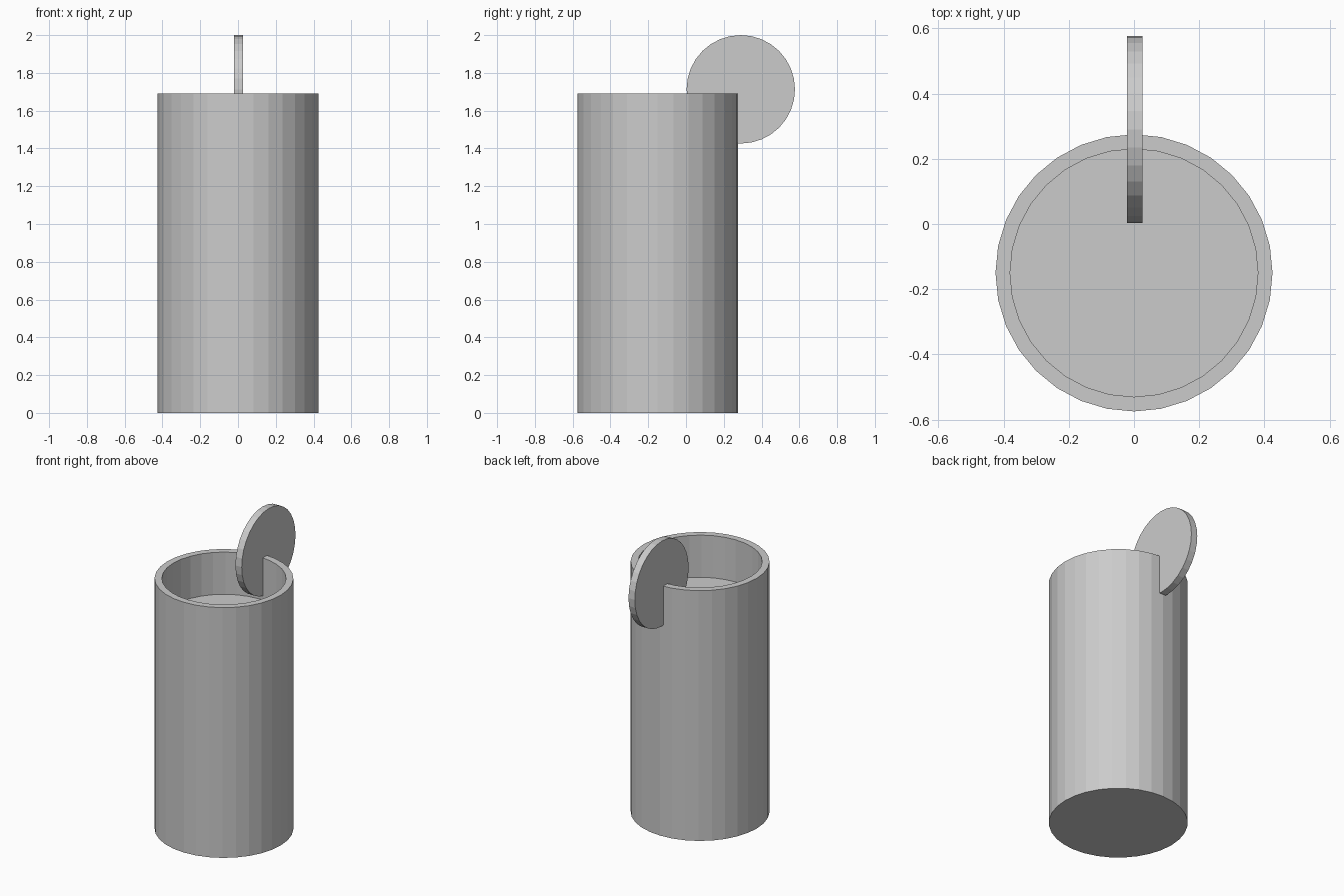
import bpy, bmesh, math
from mathutils import Matrix

cube = bpy.data.objects.get("Cube")
if cube:
    bpy.data.objects.remove(cube, do_unlink=True)

SIDES = 32

grey = bpy.data.materials.new("plain_grey")
grey.use_nodes = True
colour = (0.6, 0.6, 0.6, 1)
grey.diffuse_color = colour
grey.node_tree.nodes["Principled BSDF"].inputs["Base Color"].default_value = colour


def add_object(name, bm, location):
    bmesh.ops.recalc_face_normals(bm, faces=bm.faces)
    mesh = bpy.data.meshes.new(name)
    bm.to_mesh(mesh)
    bm.free()
    mesh.materials.append(grey)
    obj = bpy.data.objects.new(name, mesh)
    obj.location = location
    bpy.context.collection.objects.link(obj)
    return obj


def cylinder(radius, depth):
    bm = bmesh.new()
    bmesh.ops.create_cone(bm, cap_ends=True, segments=SIDES,
                          radius1=radius, radius2=radius, depth=depth)
    return bm


# Cup: solid cylinder whose top is inset to a rim and sunk to a floor
outer, inner, height, floor = 0.425, 0.38, 1.69, 1.405
bm = cylinder(outer, height)
top = max(bm.faces, key=lambda f: f.calc_center_median().z)
bmesh.ops.inset_region(bm, faces=[top],
                       thickness=(outer - inner) * math.cos(math.pi / SIDES))
extruded = bmesh.ops.extrude_discrete_faces(bm, faces=[top])
bmesh.ops.translate(bm, verts=extruded["faces"][0].verts, vec=(0, 0, floor - height))
add_object("cup_body", bm, (0, -0.15, height / 2))

# Handle: thin upright disc passing through the back of the rim
bm = cylinder(0.287, 0.047)
bmesh.ops.transform(bm, matrix=Matrix.Rotation(math.pi / 2, 4, "Y"), verts=bm.verts)
add_object("disc_handle", bm, (0.002, 0.29, 1.713))
